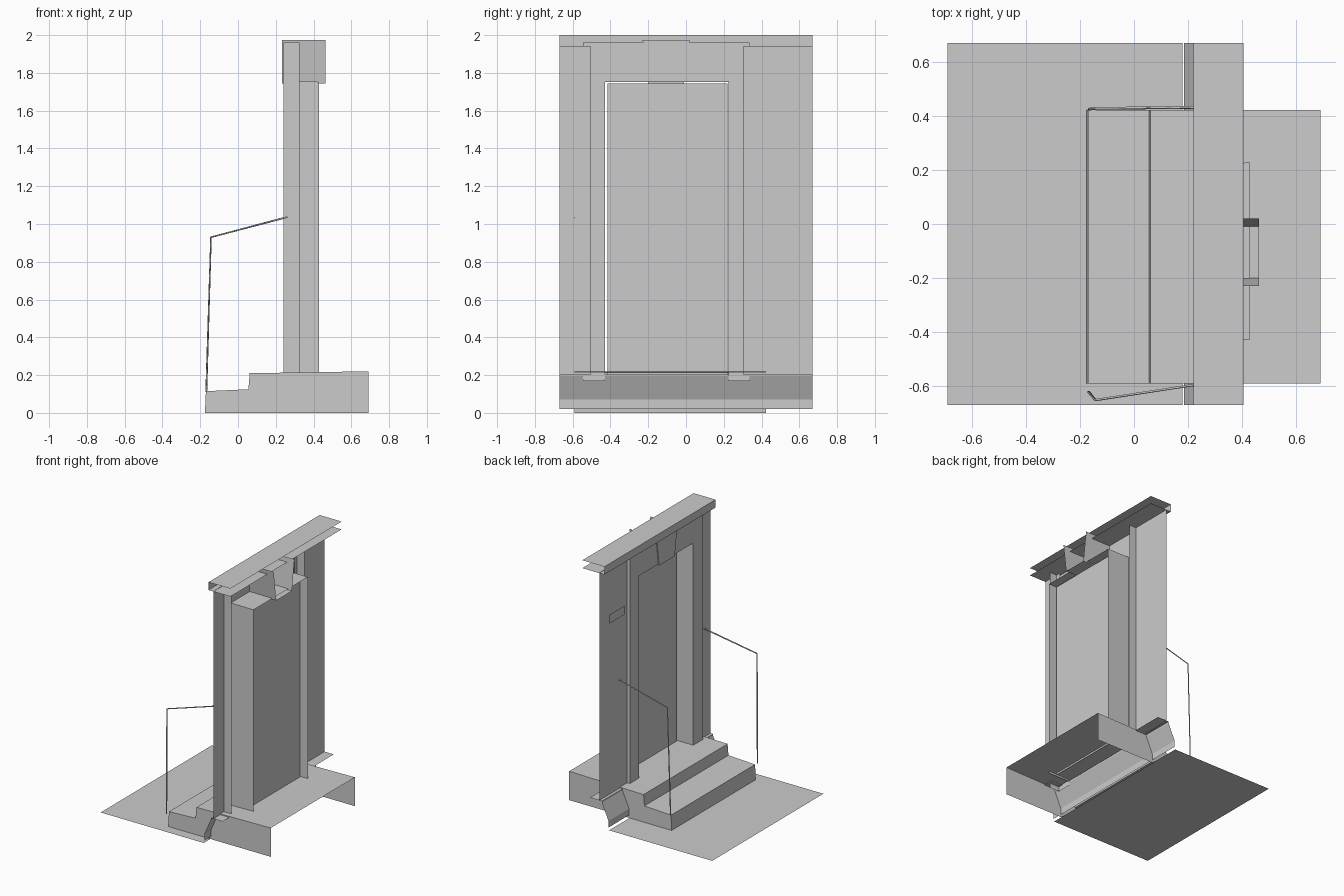
import bpy, bmesh
from mathutils import Vector

if "Cube" in bpy.data.objects:
    bpy.data.objects.remove(bpy.data.objects["Cube"])

def make(name, verts, faces):
    me = bpy.data.meshes.new(name)
    me.from_pydata(verts, [], faces)
    me.update()
    ob = bpy.data.objects.new(name, me)
    bpy.context.collection.objects.link(ob)
    return ob

def sweep(name, points, offset):
    """Open sheet: a polyline swept along a straight offset."""
    a = [Vector(p) for p in points]
    b = [p + Vector(offset) for p in a]
    n = len(a)
    return make(name, a + b, [(i, i + 1, n + i + 1, n + i) for i in range(n - 1)])

def panel_x(name, x, y0, y1, z0, z1):
    """Rectangle facing the street (-x)."""
    return make(name, [(x, y0, z0), (x, y0, z1), (x, y1, z1), (x, y1, z0)], [(0, 1, 2, 3)])

def rail(name, points, r=0.005):
    """Thin square bar through a list of points."""
    cu = bpy.data.curves.new(name, 'CURVE')
    cu.dimensions = '3D'
    cu.bevel_depth = r
    cu.bevel_resolution = 0
    cu.use_fill_caps = True
    sp = cu.splines.new('POLY')
    sp.points.add(len(points) - 1)
    for p, co in zip(sp.points, points):
        p.co = (*co, 1)
    ob = bpy.data.objects.new(name, cu)
    bpy.context.collection.objects.link(ob)

WALL, TRIM = 0.262, 0.24     # x of the facade and of the raised door surround
Y0, Y1 = -0.67, 0.67

# Pavement
make("pavement", [(-0.69, Y0, 0), (0.18, Y0, 0), (0.18, Y1, 0), (-0.69, Y1, 0)], [(0, 1, 2, 3)])

# Steps and floor: open-backed profile with side cheeks
prof = [(-0.175, 0), (-0.17, 0.115), (0.055, 0.125), (0.062, 0.21), (0.69, 0.22)]
sweep("steps", [(x, -0.59, z) for x, z in prof], (0, 1.013, 0))
for side, y in (("left", -0.59), ("right", 0.423)):
    make("step_side_" + side, [(x, y, z) for x, z in prof + [(0.69, 0)]], [(0, 1, 2, 3, 4, 5)])

# Plinth along the wall foot, with ledges beside the steps
plinth = [(0.185, 0.02), (0.185, 0.07), (0.24, 0.195), (0.24, 0.207)]
sweep("plinth", [(x, Y0, z) for x, z in plinth], (0, Y1 - Y0, 0))
for side, a, b in (("left", Y0, -0.505), ("right", 0.305, Y1)):
    sweep("plinth_ledge_" + side, [(0.24, a, 0.207), (0.34, a, 0.207)], (0, b - a, 0))

# Facade, tucked behind the surround
panel_x("wall_left", WALL, Y0, -0.505, 0.2, 1.942)
panel_x("wall_right", WALL, 0.305, Y1, 0.2, 1.942)

# Raised door surround: flat front frame plus outer return
outer = [(-0.545, 0.17), (-0.545, 1.96), (0.335, 1.96), (0.335, 0.17)]
inner = [(-0.43, 0.17), (-0.43, 1.755), (0.225, 1.755), (0.225, 0.17)]
make("surround_front", [(TRIM, y, z) for y, z in outer + inner],
     [(i, i + 1, i + 5, i + 4) for i in range(3)])
sweep("surround_return", [(TRIM, y, z) for y, z in outer], (0.085, 0, 0))

# Door recess, with the door set part way back
sweep("door_reveal", [(TRIM, y, max(z, 0.2)) for y, z in inner], (0.19, 0.002, -0.002))
panel_x("door", 0.37, -0.415, 0.22, 0.2, 1.745)

# Keystone: tapered front with sides and underside running inward
key = [(0.234, -0.23, 1.975), (0.234, -0.2, 1.745), (0.234, -0.01, 1.745), (0.234, 0.02, 1.975)]
make("keystone_front", key, [(0, 1, 2, 3)])
sweep("keystone_sides", key, (0.228, 0, 0))

# Cornice, open at the back
sweep("cornice", [(0.405, Y0, 1.94), (0.22, Y0, 1.94), (0.22, Y0, 2.0), (0.405, Y0, 2.0)],
      (0, Y1 - Y0, 0))

# Wall plaque with bevelled face
bm = bmesh.new()
vs = [bm.verts.new(p) for p in [(WALL, 0.43, 1.545), (WALL, 0.43, 1.612),
                                (WALL, 0.61, 1.612), (WALL, 0.61, 1.545)]]
front = bm.faces.new(vs)
bmesh.ops.inset_region(bm, faces=[front], thickness=0.012)
for v in front.verts:
    v.co.x = 0.217
me = bpy.data.meshes.new("plaque")
bm.to_mesh(me)
bm.free()
bpy.context.collection.objects.link(bpy.data.objects.new("plaque", me))

# Handrails
rail("handrail_right", [(-0.168, 0.425, 0.11), (-0.143, 0.428, 0.93), (0.262, 0.432, 1.037)])
rail("handrail_left", [(-0.168, -0.622, 0.11), (-0.143, -0.652, 0.93), (0.262, -0.59, 1.037)])
